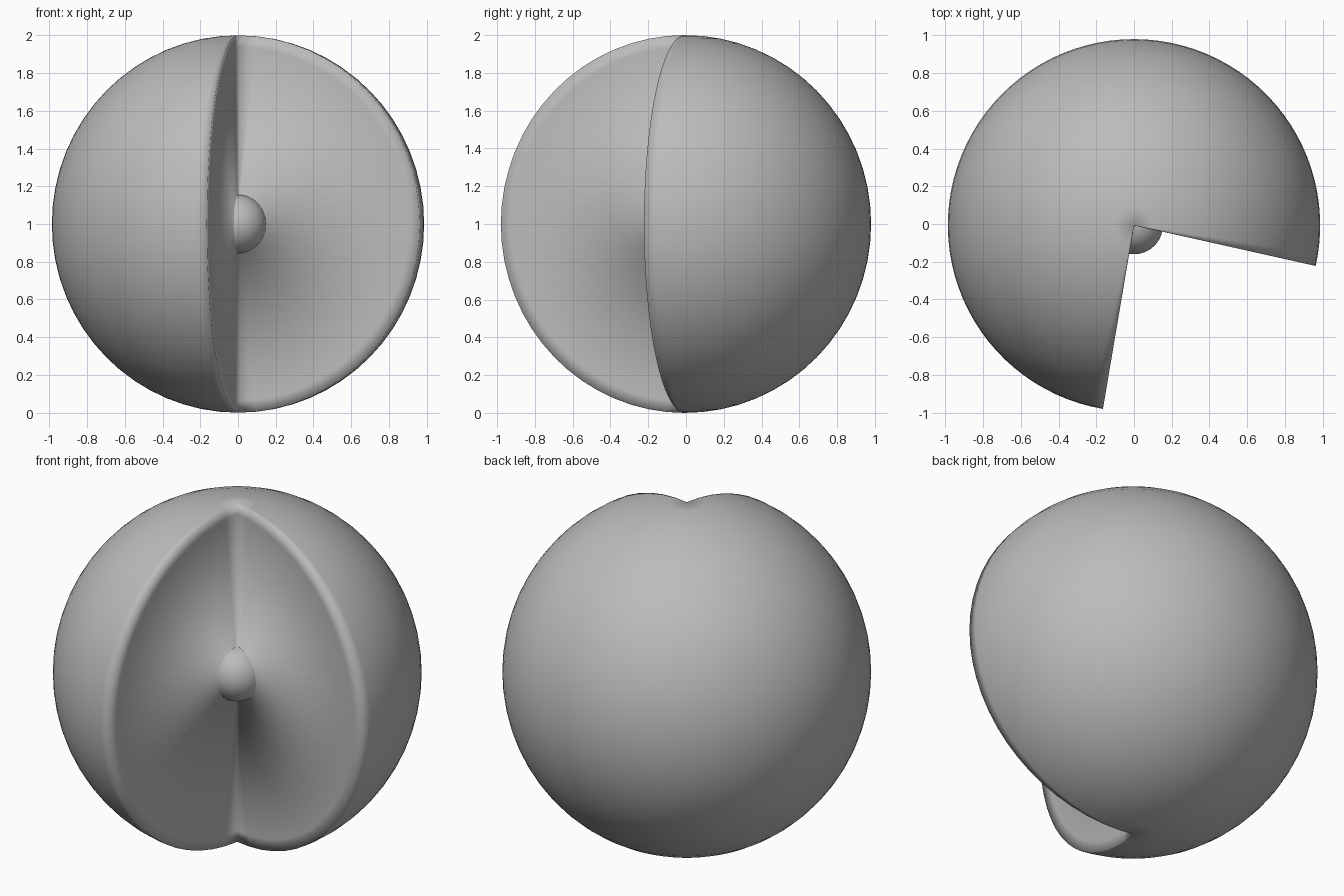
import bpy, bmesh
from math import sin, cos, pi, radians

cube = bpy.data.objects.get("Cube")
if cube:
    bpy.data.objects.remove(cube, do_unlink=True)

RADIUS, HALF_HEIGHT = 0.987, 1.0     # ball, slightly taller than wide
CORE, RIM = 0.155, 0.935             # core radius and rim line, as fractions
START, END = radians(-12.6), radians(260.4)
RINGS, SHELL_STEPS, CORE_STEPS = 32, 72, 24
CENTRE_Y = -0.007

grey = bpy.data.materials.new("plain_grey")
grey.use_nodes = True
colour = (0.5, 0.5, 0.5, 1)
grey.diffuse_color = colour
grey.node_tree.nodes["Principled BSDF"].inputs["Base Color"].default_value = colour


def point(radius, turn, tilt):
    return (radius * RADIUS * sin(tilt) * cos(turn),
            radius * RADIUS * sin(tilt) * sin(turn) + CENTRE_Y,
            radius * HALF_HEIGHT * cos(tilt) + HALF_HEIGHT)


def sheet(bm, columns):
    """Quad sheet whose columns are half circles given as (radius, turn)."""
    grid = [[bm.verts.new(point(r, a, pi * i / RINGS)) for i in range(RINGS + 1)]
            for r, a in columns]
    for left, right in zip(grid, grid[1:]):
        for i in range(RINGS):
            bm.faces.new((left[i], left[i + 1], right[i + 1], right[i]))


def arc(radius, start, end, steps):
    return [(radius, start + (end - start) * i / steps) for i in range(steps + 1)]


bm = bmesh.new()
# Outer shell, open over the missing wedge
sheet(bm, arc(1, START, END, SHELL_STEPS))
# Flat walls of the wedge, with a narrow rim band
sheet(bm, [(r, END) for r in (1, RIM, CORE)])
# Exposed part of the core
sheet(bm, arc(CORE, END - 2 * pi, START, CORE_STEPS))
sheet(bm, [(r, START) for r in (CORE, RIM, 1)])

# Join the sheets into one closed, softly shaded surface
bmesh.ops.remove_doubles(bm, verts=bm.verts[:], dist=0.0001)
bmesh.ops.recalc_face_normals(bm, faces=bm.faces[:])
for face in bm.faces:
    face.smooth = True

mesh = bpy.data.meshes.new("cutaway_ball")
bm.to_mesh(mesh)
bm.free()
mesh.materials.append(grey)
ball = bpy.data.objects.new("cutaway_ball", mesh)
bpy.context.collection.objects.link(ball)
